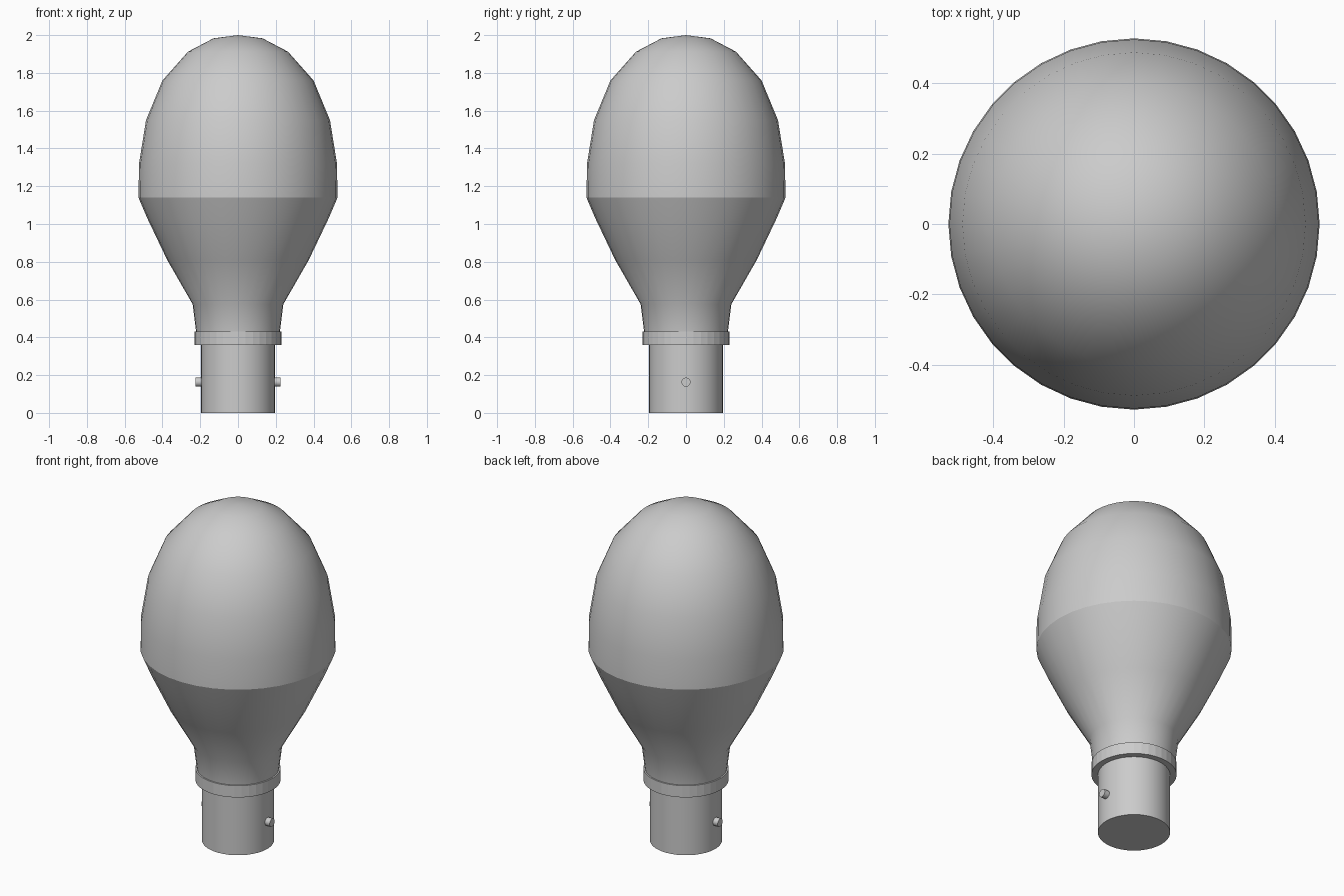
import bpy, math

if "Cube" in bpy.data.objects:
    bpy.data.objects.remove(bpy.data.objects["Cube"])

SIDES = 36


def lathe(name, profile, smooth=True):
    """Revolve (radius, z) points around z; radius 0 makes a pole."""
    verts, rings, faces = [], [], []
    for r, z in profile:
        n = 1 if r == 0 else SIDES
        rings.append(list(range(len(verts), len(verts) + n)))
        for i in range(n):
            a = 2 * math.pi * i / SIDES
            verts.append((r * math.cos(a), r * math.sin(a), z))
    for lo, hi in zip(rings, rings[1:]):
        for i in range(SIDES):
            j = (i + 1) % SIDES
            if len(lo) == 1:
                faces.append((lo[0], hi[j], hi[i]))
            elif len(hi) == 1:
                faces.append((lo[i], lo[j], hi[0]))
            else:
                faces.append((lo[i], lo[j], hi[j], hi[i]))
    mesh = bpy.data.meshes.new(name)
    mesh.from_pydata(verts, [], faces)
    obj = bpy.data.objects.new(name, mesh)
    bpy.context.collection.objects.link(obj)
    if smooth:
        shade(obj)
    return obj


def shade(obj):
    bpy.ops.object.select_all(action='DESELECT')
    obj.select_set(True)
    bpy.context.view_layer.objects.active = obj
    bpy.ops.object.shade_smooth_by_angle(angle=math.radians(40))


# Glass: rounded dome and tapering lower half, with a crease where they meet
lathe("glass_dome", [(0.527, 1.14), (0.524, 1.32), (0.487, 1.55), (0.40, 1.76),
                     (0.265, 1.912), (0.13, 1.983), (0, 2.0)])
lathe("glass_neck", [(0.218, 0.40), (0.222, 0.43), (0.24, 0.575), (0.375, 0.81),
                     (0.48, 1.03), (0.527, 1.14)])

# Collar ring under the neck
lathe("collar", [(0, 0.36), (0.23, 0.36), (0.23, 0.43), (0, 0.43)], smooth=False)

# Bayonet cap
lathe("cap", [(0, 0), (0.195, 0), (0.195, 0.36), (0, 0.36)])

# Locking pins on both sides
for side, label in ((1, "right"), (-1, "left")):
    bpy.ops.mesh.primitive_cylinder_add(vertices=16, radius=0.024, depth=0.06,
                                        location=(side * 0.195, 0, 0.163),
                                        rotation=(0, math.pi / 2, 0))
    pin = bpy.context.object
    pin.name = "pin_" + label
    shade(pin)
